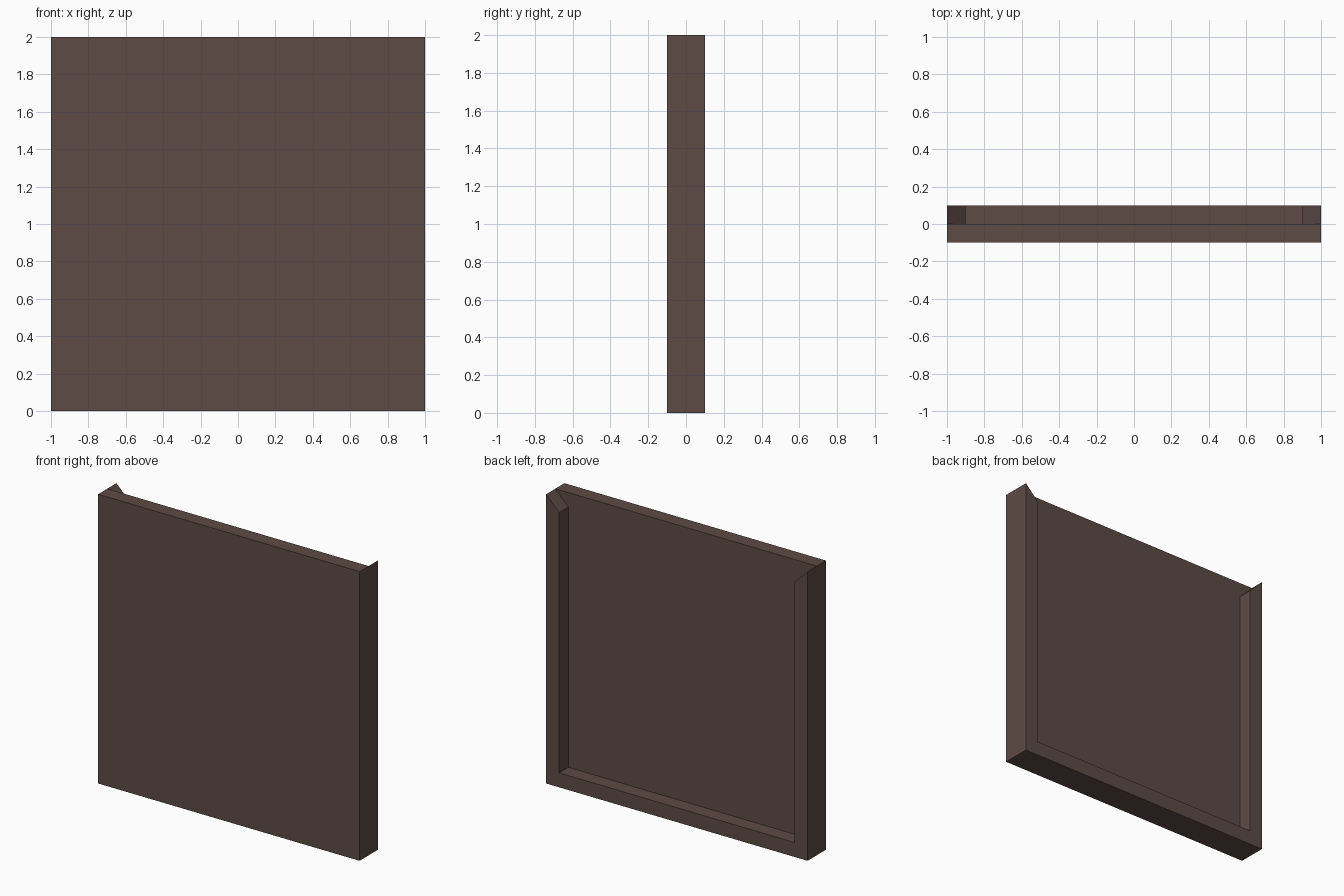
import bpy, bmesh

if "Cube" in bpy.data.objects:
    bpy.data.objects.remove(bpy.data.objects["Cube"])

brown = bpy.data.materials.new("dark brown")
brown.diffuse_color = (0.11, 0.07, 0.06, 1.0)
brown.use_nodes = True
brown.node_tree.nodes["Principled BSDF"].inputs["Base Color"].default_value = brown.diffuse_color


def extrude_profile(name, profile, y0, y1):
    """Extrude an outline drawn in x, z from y0 to y1."""
    bm = bmesh.new()
    face = bm.faces.new([bm.verts.new((x, y0, z)) for x, z in profile])
    result = bmesh.ops.extrude_face_region(bm, geom=[face], use_keep_orig=True)
    for v in result["geom"]:
        if isinstance(v, bmesh.types.BMVert):
            v.co.y = y1
    bmesh.ops.recalc_face_normals(bm, faces=bm.faces[:])
    mesh = bpy.data.meshes.new(name)
    bm.to_mesh(mesh)
    bm.free()
    mesh.materials.append(brown)
    obj = bpy.data.objects.new(name, mesh)
    bpy.context.collection.objects.link(obj)
    return obj


# Flat front panel
extrude_profile("panel", [(-1, 0), (1, 0), (1, 2), (-1, 2)], -0.1, 0.0)

# U-shaped rim on the back: bottom rail and two posts with mitred top ends
half = [(1, 0), (1, 2), (0.9, 1.9), (0.9, 0.1)]
rim = half + [(-x, z) for x, z in reversed(half)]
extrude_profile("back_rim", rim, 0.0, 0.1)
